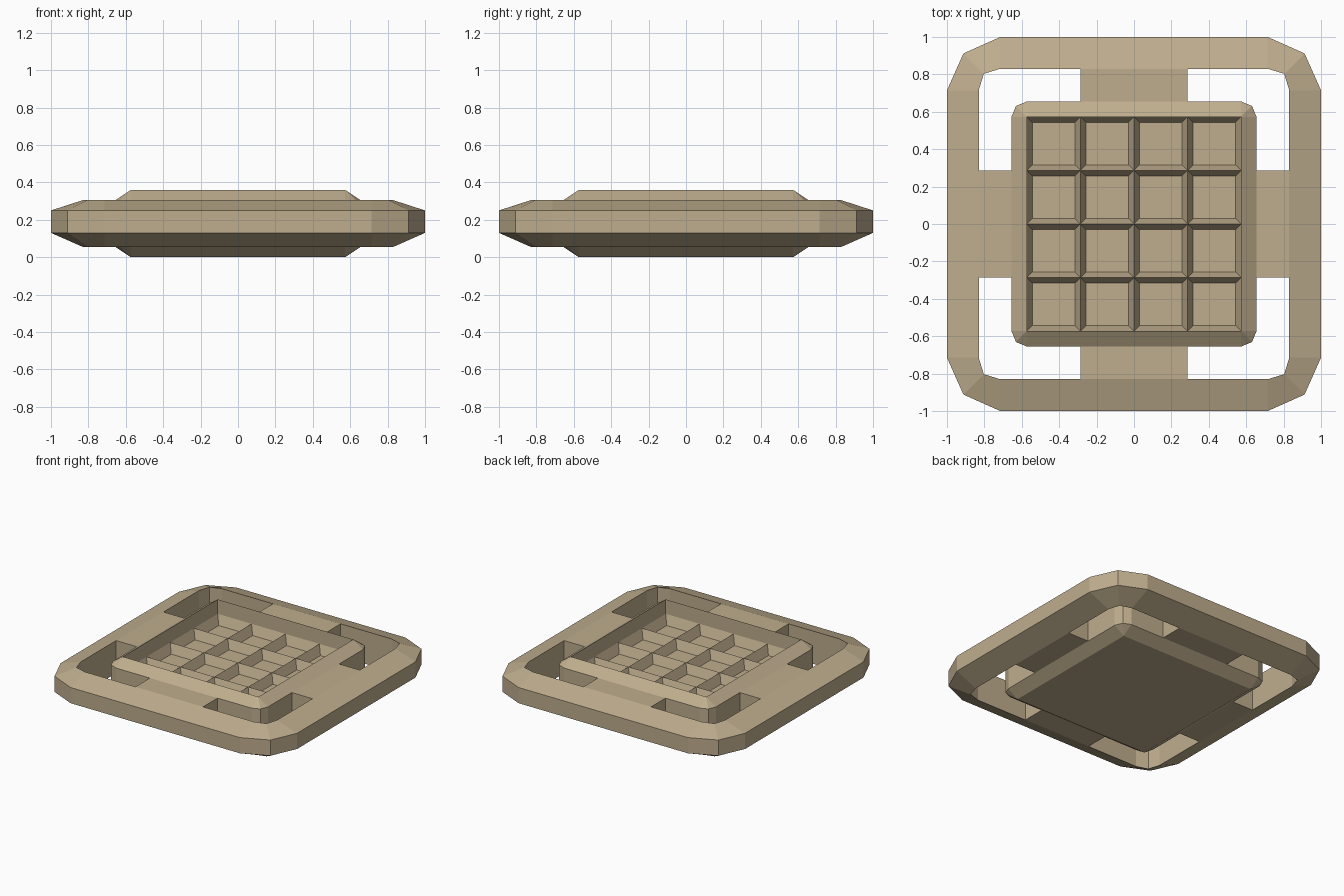
import bpy, bmesh, math

if "Cube" in bpy.data.objects:
    bpy.data.objects.remove(bpy.data.objects["Cube"])

tan = bpy.data.materials.new("tan stone")
tan.diffuse_color = (0.52, 0.42, 0.27, 1)
tan.use_nodes = True
tan.node_tree.nodes["Principled BSDF"].inputs["Base Color"].default_value = tan.diffuse_color


def finish(name, bm):
    bmesh.ops.remove_doubles(bm, verts=bm.verts, dist=1e-4)
    bmesh.ops.dissolve_degenerate(bm, edges=bm.edges, dist=1e-4)
    bmesh.ops.recalc_face_normals(bm, faces=bm.faces)
    me = bpy.data.meshes.new(name)
    bm.to_mesh(me)
    bm.free()
    me.materials.append(tan)
    ob = bpy.data.objects.new(name, me)
    bpy.context.collection.objects.link(ob)
    return ob


def loop(bm, side, mid, flat, z):
    """Square loop with three points per corner."""
    corner = [(side, flat), (mid, mid), (flat, side)]
    vs = []
    for k in range(4):
        c, s = round(math.cos(k * math.pi / 2)), round(math.sin(k * math.pi / 2))
        vs += [bm.verts.new((x * c - y * s, x * s + y * c, z)) for x, y in corner]
    return vs


def bridge(bm, a, b):
    n = len(a)
    for i in range(n):
        j = (i + 1) % n
        bm.faces.new((a[i], a[j], b[j], b[i]))


# Outer frame: sloped ring with chamfered corners
bm = bmesh.new()
loops = [loop(bm, 1, 0.912, 0.715, 0.13), loop(bm, 1, 0.912, 0.715, 0.25),
         loop(bm, 0.83, 0.803, 0.715, 0.305), loop(bm, 0.83, 0.803, 0.715, 0.055)]
for i in range(4):
    bridge(bm, loops[i], loops[(i + 1) % 4])
finish("outer_frame", bm)

# Four flat arms joining the frame to the tray
for k, side in enumerate(("right", "back", "left", "front")):
    bm = bmesh.new()
    bmesh.ops.create_cube(bm, size=1)
    for v in bm.verts:
        x, y = 0.7425 + v.co.x * 0.175, v.co.y * 0.572
        c, s = math.cos(k * math.pi / 2), math.sin(k * math.pi / 2)
        v.co = (x * c - y * s, x * s + y * c, 0.18 + v.co.z * 0.25)
    finish(side + "_arm", bm)

# Tray: chamfered block, open at the top, with a grid of tapered pockets
H, RIB, FLOOR, N = 0.573, 0.25, 0.18, 4
bm = bmesh.new()
loops = [loop(bm, H, H, H, 0), loop(bm, 0.655, 0.631, H, 0.055),
         loop(bm, 0.655, 0.631, H, 0.305), loop(bm, H, H, H, 0.36),
         loop(bm, H, H, H, RIB)]
for a, b in zip(loops, loops[1:]):
    bridge(bm, a, b)
bm.faces.new(loops[0][1::3])
step = 2 * H / N
for i in range(N):
    for j in range(N):
        cx, cy = -H + (i + 0.5) * step, -H + (j + 0.5) * step
        rings = []
        for r, z in ((step / 2, RIB), (step / 2 - 0.03, FLOOR)):
            rings.append([bm.verts.new((cx + sx * r, cy + sy * r, z))
                          for sx, sy in ((-1, -1), (1, -1), (1, 1), (-1, 1))])
        bridge(bm, *rings)
        bm.faces.new(rings[1])
finish("grid_tray", bm)
